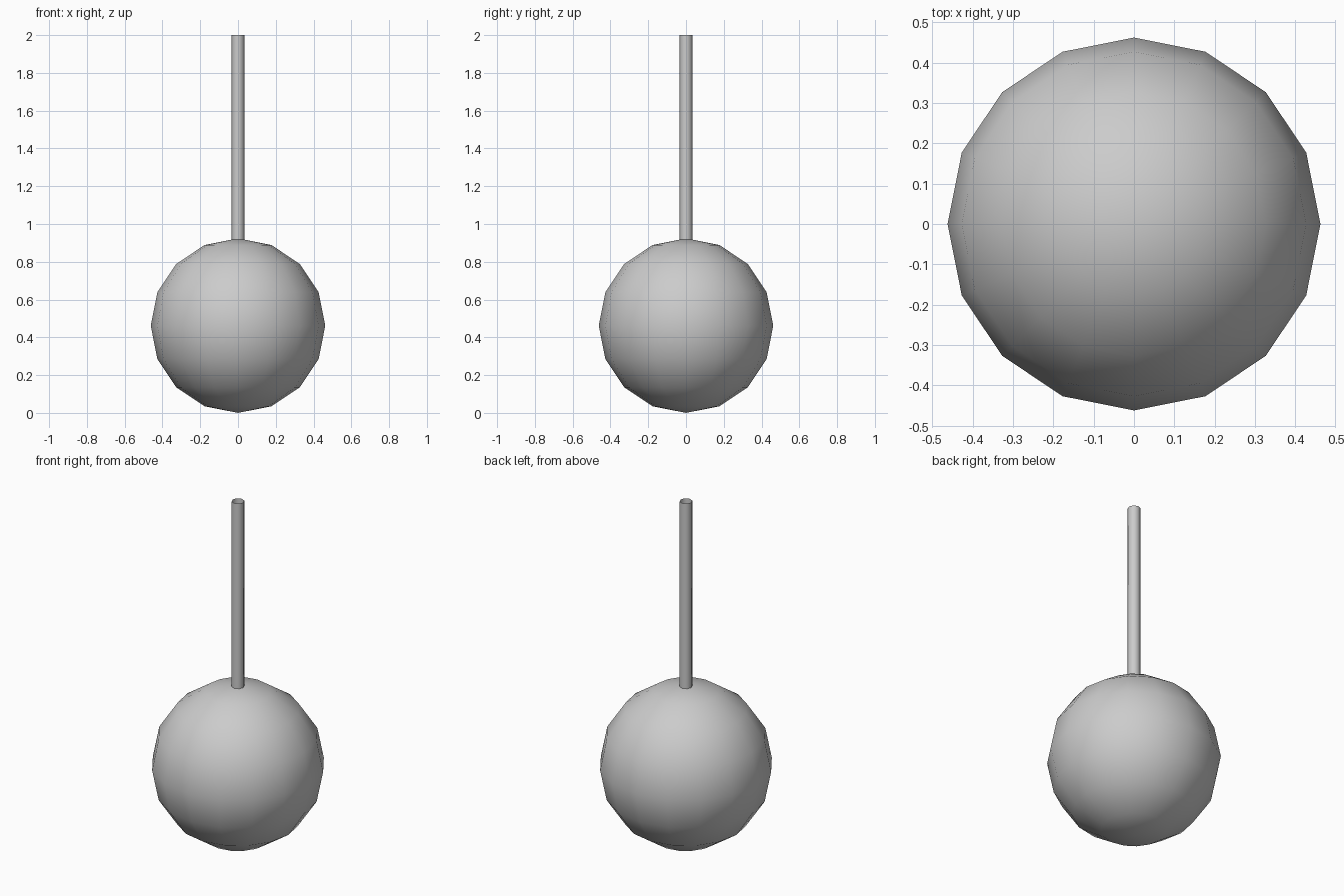
import bpy

if "Cube" in bpy.data.objects:
    bpy.data.objects.remove(bpy.data.objects["Cube"])

R = 0.462          # ball radius
ROD_R = 0.034      # rod radius
ROD_Z0, ROD_Z1 = 0.915, 2.0


def finish(name):
    obj = bpy.context.object
    obj.name = name
    bpy.ops.object.shade_smooth()
    return obj


# Low-poly smooth ball resting on the ground
bpy.ops.mesh.primitive_uv_sphere_add(segments=16, ring_count=8, radius=R,
                                     location=(0, 0, R))
finish("ball")

# Thin open-ended rod rising from the top of the ball
bpy.ops.mesh.primitive_cylinder_add(vertices=8, radius=ROD_R, depth=ROD_Z1 - ROD_Z0,
                                    end_fill_type='NOTHING',
                                    location=(0, 0, (ROD_Z0 + ROD_Z1) / 2))
finish("hanging_rod")
